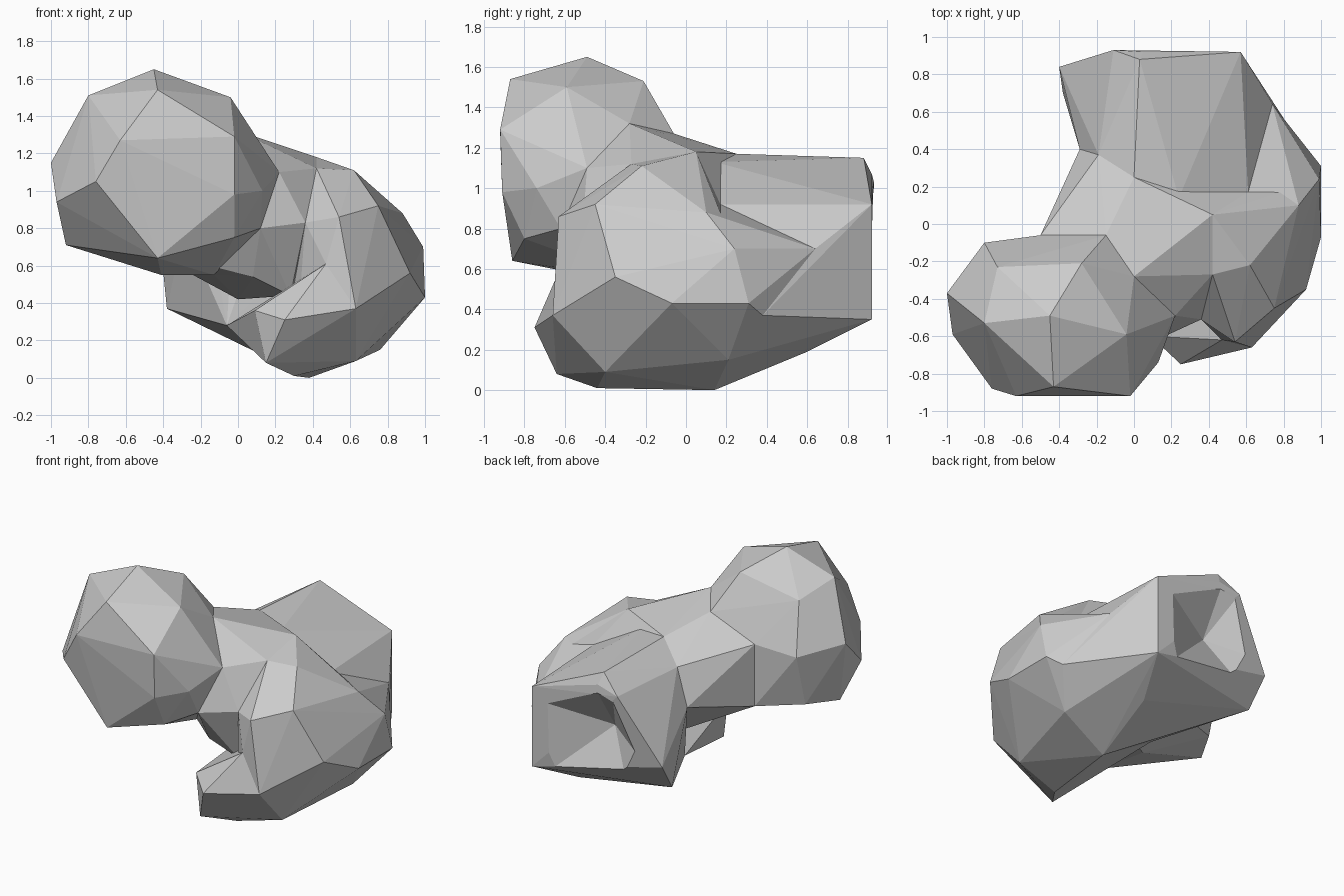
import bpy, bmesh


def hull(name, pts):
    """Faceted lump: convex hull around a few control points."""
    bm = bmesh.new()
    for p in pts:
        bm.verts.new(p)
    res = bmesh.ops.convex_hull(bm, input=bm.verts[:], use_existing_faces=False)
    loose = {g for g in res["geom_interior"] + res["geom_unused"]
             if isinstance(g, bmesh.types.BMVert)}
    loose |= {v for v in bm.verts if not v.link_faces}
    bmesh.ops.delete(bm, geom=list(loose), context='VERTS')
    bmesh.ops.recalc_face_normals(bm, faces=bm.faces[:])
    me = bpy.data.meshes.new(name)
    bm.to_mesh(me)
    bm.free()
    ob = bpy.data.objects.new(name, me)
    bpy.context.collection.objects.link(ob)
    return ob


# Raised round lobe, front left
head = hull("rock_body", [
    (-.45, -.49, 1.65), (-.80, -.53, 1.51), (-.04, -.59, 1.50), (-.43, -.87, 1.54),
    (-.28, -.21, 1.53), (-.73, -.23, 1.44), (-1.0, -.37, 1.15), (-.97, -.59, .94),
    (-.02, -.92, 1.29), (-.63, -.92, 1.27), (-.76, -.88, 1.05), (-.02, -.91, .98),
    (.13, -.74, 1.0), (0, -.28, 1.32), (.22, -.49, 1.10), (-.15, -.06, 1.27),
    (-.80, -.10, 1.10), (-.50, -.06, 1.13), (-.43, -.86, .64), (-.02, -.80, .75),
    (-.92, -.42, .71), (-.80, -.20, .73), (-.50, -.06, .69), (-.41, -.40, .55),
    (-.13, -.25, .55), (.12, -.62, .80)])

# Neck joining the lobe to the main mass
bridge = hull("bridge", [
    (0, -.28, 1.32), (-.15, -.06, 1.27), (.22, -.49, 1.10), (.42, -.27, 1.12),
    (.42, .05, 1.18), (.24, .14, 1.13), (0, .25, 1.17), (-.19, .37, 1.05),
    (-.29, .40, .80), (-.50, -.06, 1.13), (-.50, -.06, .69), (-.13, -.20, .55),
    (.12, -.62, .80), (.36, -.51, .83), (.23, -.48, .62), (.08, -.44, .54),
    (.28, -.40, .44), (0, 0, .42), (-.20, .10, .66), (.61, .17, .92)])

# Right flank
flank = hull("flank", [
    (.42, .05, 1.18), (.42, -.27, 1.12), (.62, -.22, 1.11), (.75, -.45, .92),
    (.54, -.63, .86), (.36, -.51, .83), (.63, -.66, .37), (.92, -.35, .56),
    (1.0, -.07, .43), (.88, .10, .88), (.99, .24, .70), (1.0, .31, .43),
    (.63, -.40, .09), (.30, -.44, .01), (.38, .14, 0), (.76, .21, .15),
    (.61, .17, .92), (.23, -.10, .62), (.28, -.35, .44), (.47, -.62, .61)])

# Shoulder filling the corner between flank and back
shoulder = hull("shoulder", [
    (.61, .17, .92), (.74, .64, .70), (.99, .24, .70), (.88, .10, .88),
    (.92, .38, .37), (1.0, .31, .43), (.76, .21, .15), (.50, .20, .30)])

# Back block with its low left foot
back = hull("back_block", [
    (.24, .14, 1.13), (0, .25, 1.17), (.61, .17, .92),
    (.74, .64, .70), (.57, .92, .92), (.03, .88, 1.15), (.05, .92, 1.07),
    (-.11, .93, 1.03), (-.19, .37, 1.05), (-.29, .40, .80), (-.40, .84, .57),
    (-.38, .70, .37), (.57, .92, .35), (.42, .60, .19), (.92, .38, .37),
    (.38, .14, 0), (.76, .21, .15), (-.06, .10, .28)])

# Projecting lower lip
lip = hull("lower_lip", [
    (.25, -.75, .31), (.63, -.66, .37), (.15, -.64, .08), (.30, -.44, .01),
    (.09, -.60, .36), (.63, -.40, .09), (.28, -.35, .44), (.47, -.62, .61),
    (.38, .14, 0), (-.06, .10, .28)])

# Hollow in the back face, open towards the bottom edge
hollow = hull("hollow_cutter", [
    (.04, .74, .72), (.62, 1.0, .88), (.05, 1.0, 1.13), (-.12, 1.0, 1.08),
    (-.45, 1.0, .57), (-.30, 1.0, .15), (.60, 1.0, .20)])
hollow.hide_render = True

# Fuse all lumps into one faceted skin, then carve the hollow
steps = [(bridge, 'UNION'), (flank, 'UNION'), (shoulder, 'UNION'), (back, 'UNION'),
         (lip, 'UNION'), (hollow, 'DIFFERENCE')]
for part, op in steps:
    mod = head.modifiers.new("join_" + part.name, 'BOOLEAN')
    mod.operation = op
    mod.solver = 'EXACT'
    mod.object = part
bpy.context.view_layer.update()
deps = bpy.context.evaluated_depsgraph_get()
fused = bpy.data.meshes.new_from_object(head.evaluated_get(deps))
head.modifiers.clear()
head.data = fused
for part, op in steps:
    bpy.data.objects.remove(part)
